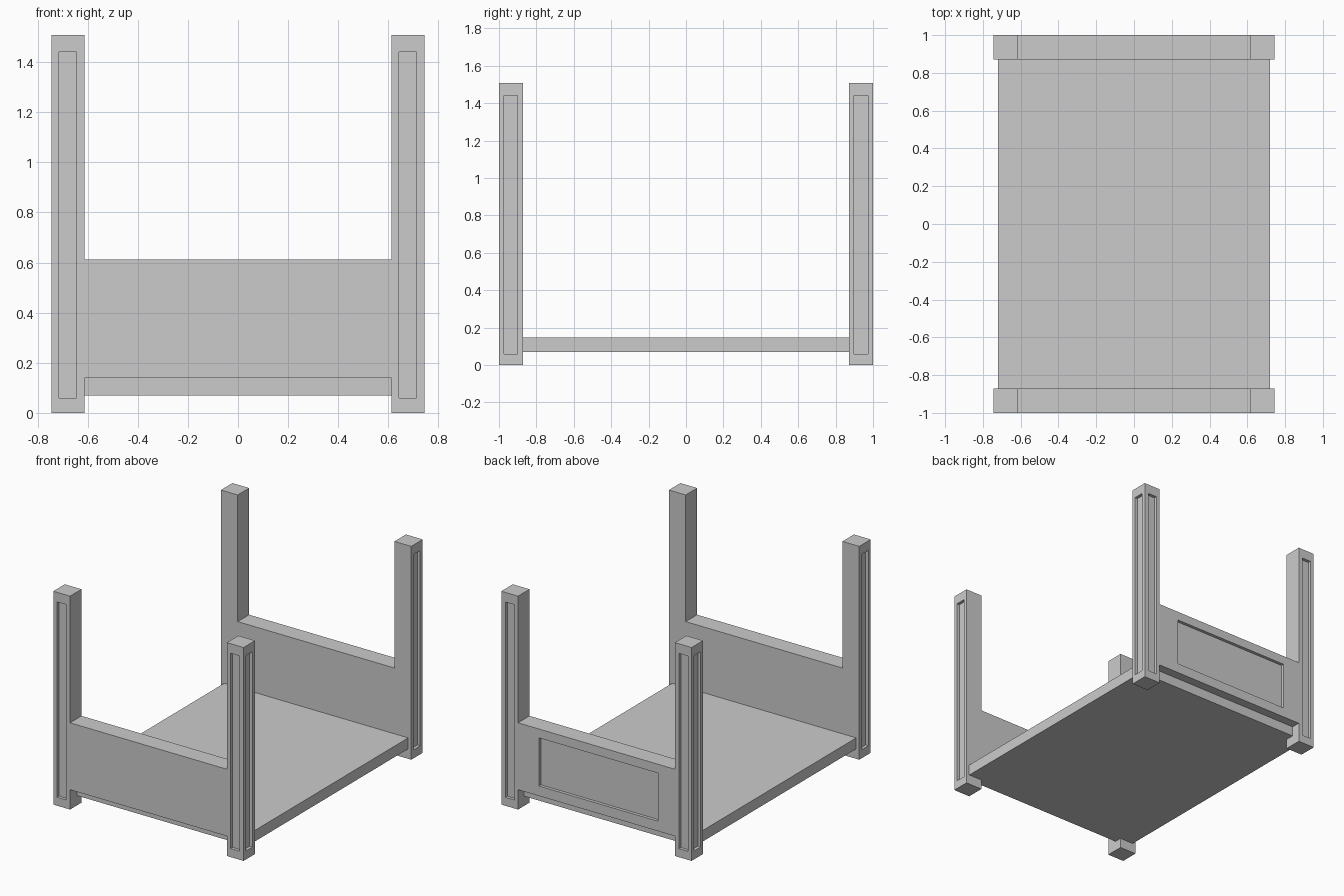
import bpy
import bmesh
from mathutils import Vector

if "Cube" in bpy.data.objects:
    bpy.data.objects.remove(bpy.data.objects["Cube"])

DEPTH = 0.022


def panel_box(name, lo, hi, panels=()):
    """Box from lo to hi; panels = (outward normal, recess lo, recess hi)."""
    bm = bmesh.new()
    bmesh.ops.create_cube(bm, size=1)
    lo, hi = Vector(lo), Vector(hi)
    for v in bm.verts:
        v.co = Vector([hi[i] if v.co[i] > 0 else lo[i] for i in range(3)])
    for normal, p_lo, p_hi in panels:
        n = Vector(normal)
        bm.normal_update()
        face = max((f for f in bm.faces if f.normal.dot(n) > 0.9),
                   key=lambda f: f.calc_center_median().dot(n))
        # flat rim, fitted to the recess rectangle
        bmesh.ops.inset_individual(bm, faces=[face], thickness=0.01)
        mid = face.calc_center_median()
        for v in face.verts:
            for i in range(3):
                if abs(n[i]) < 0.5:
                    v.co[i] = p_hi[i] if v.co[i] > mid[i] else p_lo[i]
        # straight recess walls
        floor = bmesh.ops.extrude_discrete_faces(bm, faces=[face])["faces"][0]
        bmesh.ops.translate(bm, verts=floor.verts[:], vec=-n * DEPTH)
    bmesh.ops.recalc_face_normals(bm, faces=bm.faces[:])
    mesh = bpy.data.meshes.new(name)
    bm.to_mesh(mesh)
    bm.free()
    obj = bpy.data.objects.new(name, mesh)
    bpy.context.collection.objects.link(obj)
    return obj


# Corner posts, with a recessed panel on each outward face
for sx, side in ((-1, "left"), (1, "right")):
    for sy, end in ((-1, "front"), (1, "back")):
        xs = sorted((sx * 0.613, sx * 0.744))
        ys = sorted((sy * 0.872, sy * 1.0))
        p_lo = (xs[0] + 0.029, ys[0] + 0.026, 0.06)
        p_hi = (xs[1] - 0.032, ys[1] - 0.028, 1.44)
        panel_box(f"{end}_{side}_post", (xs[0], ys[0], 0), (xs[1], ys[1], 1.508),
                  [((sx, 0, 0), p_lo, p_hi), ((0, sy, 0), p_lo, p_hi)])

# End boards: plain at the front, one recessed panel at the back
panel_box("front_board", (-0.613, -1, 0.14), (0.613, -0.872, 0.613))
panel_box("back_board", (-0.613, 0.872, 0.14), (0.613, 1, 0.613),
          [((0, 1, 0), (-0.48, 0, 0.21), (0.45, 0, 0.55))])

# Bed base slab
panel_box("base_slab", (-0.72, -0.925, 0.07), (0.72, 0.935, 0.148))
